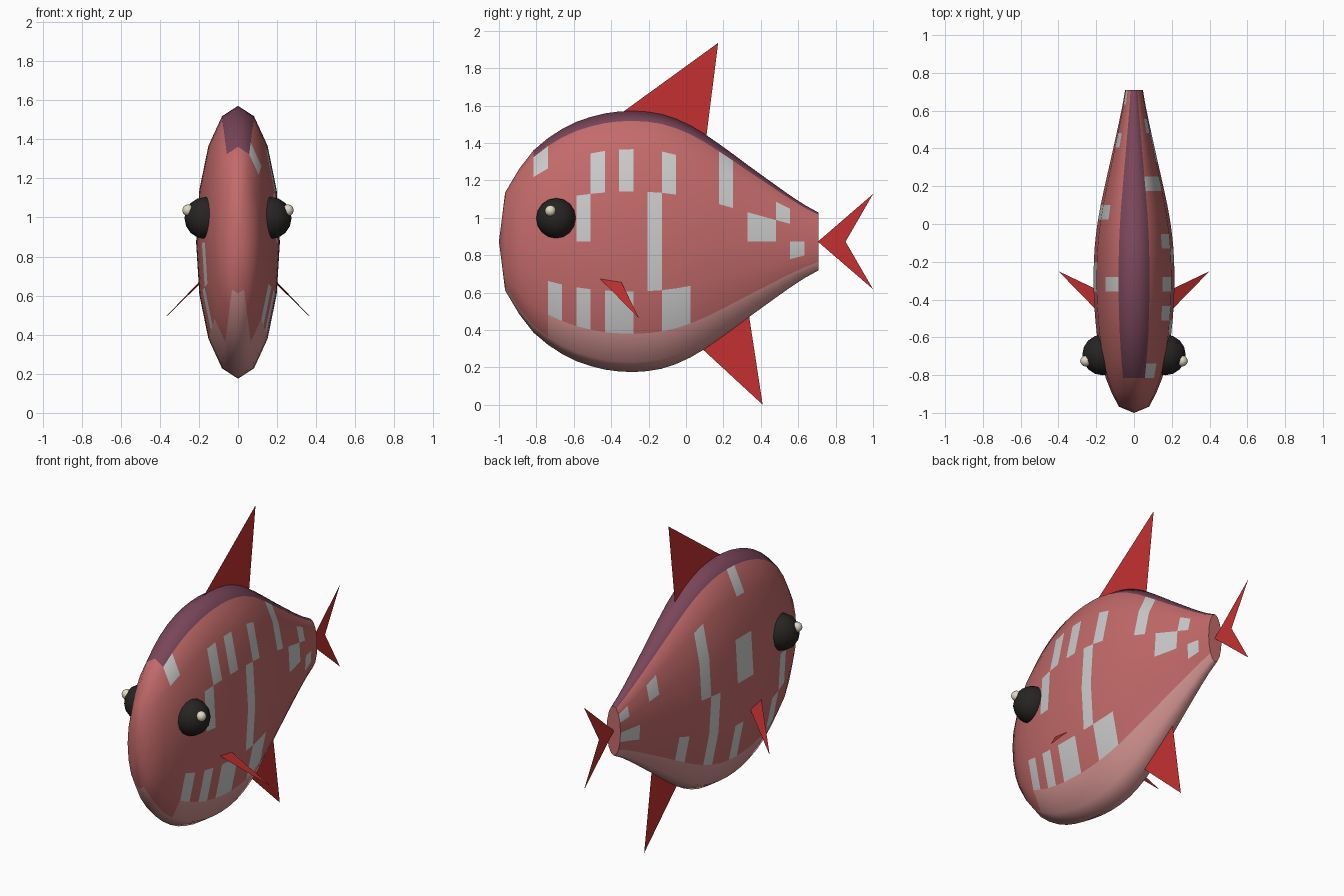
import bpy, bmesh, math

if "Cube" in bpy.data.objects:
    bpy.data.objects.remove(bpy.data.objects["Cube"])


def material(name, rgb):
    m = bpy.data.materials.new(name)
    m.diffuse_color = (*rgb, 1)
    m.use_nodes = True
    m.node_tree.nodes["Principled BSDF"].inputs["Base Color"].default_value = m.diffuse_color
    return m


SKIN = material("skin", (0.55, 0.145, 0.145))
BACK = material("back", (0.19, 0.06, 0.10))
BELLY = material("belly", (0.66, 0.30, 0.29))
WHITE = material("white_scale", (0.78, 0.76, 0.75))
FIN = material("fin_red", (0.55, 0.03, 0.03))
DARK = material("eye_black", (0.02, 0.018, 0.016))
GLINT = material("eye_glint", (0.75, 0.69, 0.55))


def mesh_object(name, bm, mats):
    me = bpy.data.meshes.new(name)
    bm.to_mesh(me)
    bm.free()
    for m in mats:
        me.materials.append(m)
    ob = bpy.data.objects.new(name, me)
    bpy.context.collection.objects.link(ob)
    return ob


# Body: 16-sided elliptical rings lofted along y, closed by a nose point and tail cap
SIDES, Y0, STEP, ZC, FLAT = 16, -0.967, 0.0762, 0.873, 0.307
RADII = [0.262, 0.39, 0.488, 0.552, 0.602, 0.640, 0.666, 0.685, 0.695, 0.698,
         0.693, 0.680, 0.655, 0.620, 0.575, 0.522, 0.467, 0.410, 0.355, 0.300,
         0.246, 0.196, 0.154]

# White scales per side: (ring, row), rows counted down from the back
RIGHT = {(2, 1), (3, 5), (5, 3), (5, 5), (6, 2), (7, 5), (8, 5), (8, 2), (10, 3),
         (10, 4), (11, 2), (11, 5), (12, 5), (15, 1), (15, 2), (17, 3), (18, 3),
         (19, 2), (20, 4)}
LEFT = {(3, 4), (4, 5), (8, 1), (8, 3), (9, 3), (9, 5), (12, 4), (12, 5), (13, 2),
        (13, 3), (15, 5), (18, 2), (20, 4), (21, 2), (21, 4)}


def scale_colour(i, j):
    row = min(j, SIDES - 1 - j)
    if row == 0 and i >= 2:
        return 1
    if row == 7 or (row == 6 and i >= 3):
        return 2
    return 3 if (i, row) in (RIGHT if j < 8 else LEFT) else 0


bm = bmesh.new()
rings = []
for i, r in enumerate(RADII):
    ring = []
    for j in range(SIDES):
        a = math.tau * j / SIDES
        ring.append(bm.verts.new((r * FLAT * math.sin(a), Y0 + STEP * i, ZC + r * math.cos(a))))
    rings.append(ring)
nose = bm.verts.new((0, -1, ZC))
for j in range(SIDES):
    k = (j + 1) % SIDES
    bm.faces.new((nose, rings[0][k], rings[0][j]))
    for i in range(len(rings) - 1):
        f = bm.faces.new((rings[i][j], rings[i][k], rings[i + 1][k], rings[i + 1][j]))
        f.material_index = scale_colour(i, j)
for f in bm.faces:
    f.smooth = True
cap = bm.faces.new(rings[-1])
for e in cap.edges:
    e.smooth = False
bmesh.ops.recalc_face_normals(bm, faces=bm.faces)
mesh_object("body", bm, [SKIN, BACK, BELLY, WHITE])


# Fins: flat single-sheet polygons
def fin(name, pts):
    bm = bmesh.new()
    bm.faces.new([bm.verts.new(p) for p in pts])
    mesh_object(name, bm, [FIN])


fin("dorsal_fin", [(0, -0.345, 1.56), (0, 0.107, 1.42), (0, 0.172, 1.935)])
fin("belly_fin", [(0, 0.08, 0.305), (0, 0.41, 0.0), (0, 0.335, 0.49)])
fin("tail_fin_upper", [(0, 0.705, 0.872), (0, 0.853, 0.872), (0, 1.0, 1.127)])
fin("tail_fin_lower", [(0, 0.705, 0.872), (0, 1.0, 0.618), (0, 0.853, 0.872)])
for s, side in ((1, "right"), (-1, "left")):
    fin("side_fin_" + side, [(0.19 * s, -0.465, 0.68), (0.19 * s, -0.35, 0.665),
                             (0.4 * s, -0.25, 0.46)])


# Eyes with small glints
def ball(name, loc, r, mat, seg):
    bm = bmesh.new()
    bmesh.ops.create_uvsphere(bm, u_segments=seg, v_segments=seg // 2, radius=r)
    for f in bm.faces:
        f.smooth = True
    mesh_object(name, bm, [mat]).location = loc


for s, side in ((1, "right"), (-1, "left")):
    ball("eye_" + side, (0.166 * s, -0.693, 0.997), 0.108, DARK, 16)
    ball("eye_glint_" + side, (0.255 * s, -0.725, 1.037), 0.03, GLINT, 12)
